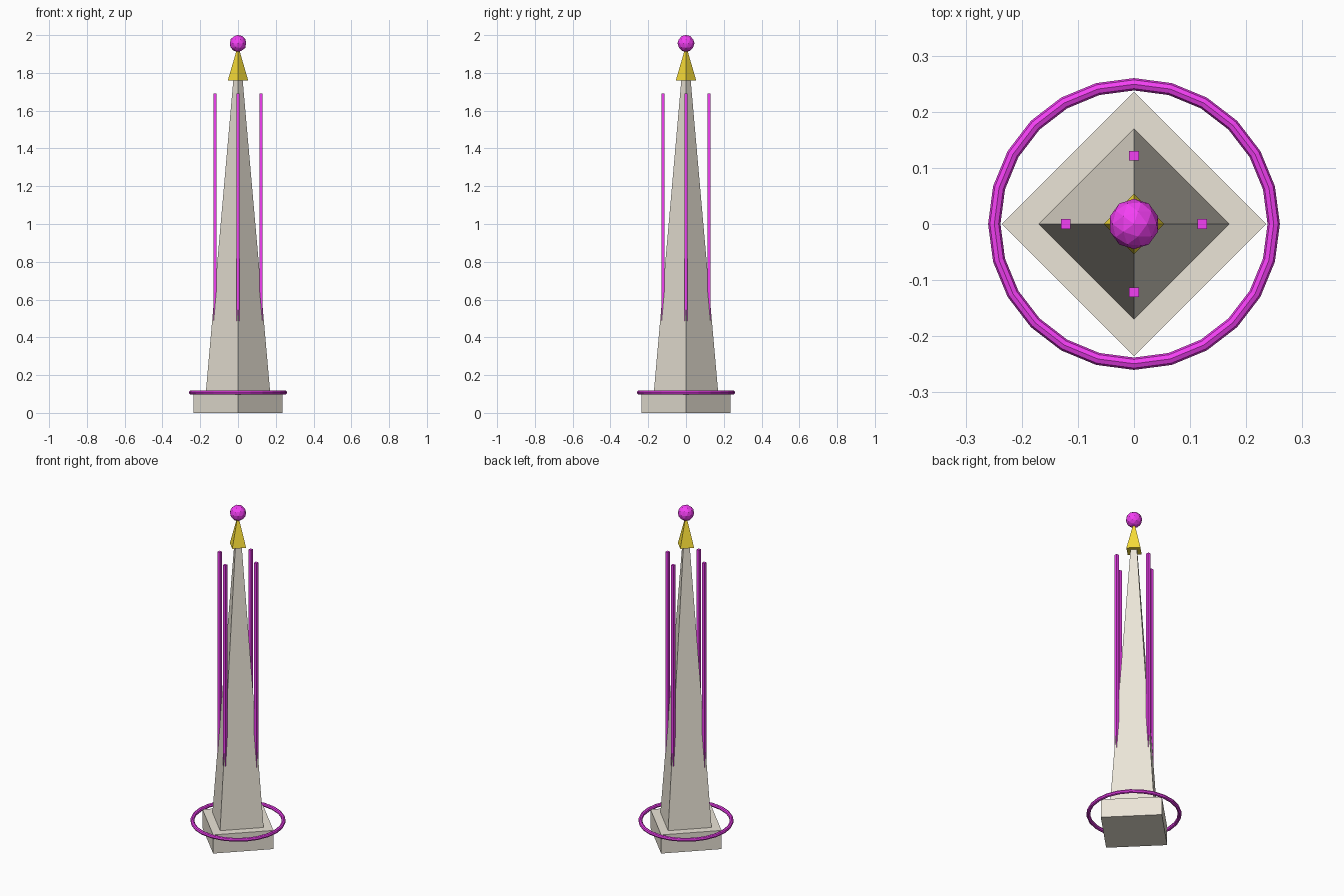
import bpy, math
from mathutils import Matrix

if "Cube" in bpy.data.objects:
    bpy.data.objects.remove(bpy.data.objects["Cube"])


def material(name, rgb):
    m = bpy.data.materials.new(name)
    m.diffuse_color = (*rgb, 1)
    m.use_nodes = True
    m.node_tree.nodes["Principled BSDF"].inputs["Base Color"].default_value = m.diffuse_color
    return m


STONE = material("stone", (0.83, 0.78, 0.68))
GOLD = material("gold", (0.93, 0.72, 0.04))
GLOW = material("magenta", (0.9, 0.05, 0.9))


def finish(name, mat):
    ob = bpy.context.object
    ob.name = name
    ob.data.materials.append(mat)
    return ob


def diamond(name, r1, r2, z0, z1, mat):
    """Four-sided tapered block with its corners on the x and y axes."""
    bpy.ops.mesh.primitive_cone_add(vertices=4, radius1=r1, radius2=r2,
                                    depth=z1 - z0, location=(0, 0, (z0 + z1) / 2))
    return finish(name, mat)


# Stone plinth, tapering shaft and golden cap
diamond("plinth", 0.236, 0.236, 0, 0.112, STONE)
diamond("shaft", 0.17, 0.024, 0.112, 1.77, STONE)
diamond("cap", 0.054, 0, 1.76, 1.945, GOLD)

# Faceted ball on the tip
bpy.ops.mesh.primitive_ico_sphere_add(subdivisions=2, radius=0.045,
                                      location=(0, 0, 1.956))
finish("tip_ball", GLOW)

# Ring around the plinth
bpy.ops.mesh.primitive_torus_add(major_segments=24, minor_segments=8,
                                 major_radius=0.249, minor_radius=0.011,
                                 location=(0, 0, 0.108))
finish("plinth_ring", GLOW)

# Four upright rods, sunk into the shaft edges at their feet
Z0, Z1 = 0.45, 1.69
for i in range(4):
    a = i * math.pi / 2
    bpy.ops.mesh.primitive_cube_add(size=1, location=(0.122 * math.cos(a),
                                                      0.122 * math.sin(a), (Z0 + Z1) / 2))
    rod = finish(f"rod_{i + 1}", GLOW)
    rod.data.transform(Matrix.Diagonal((0.017, 0.017, Z1 - Z0, 1)))
